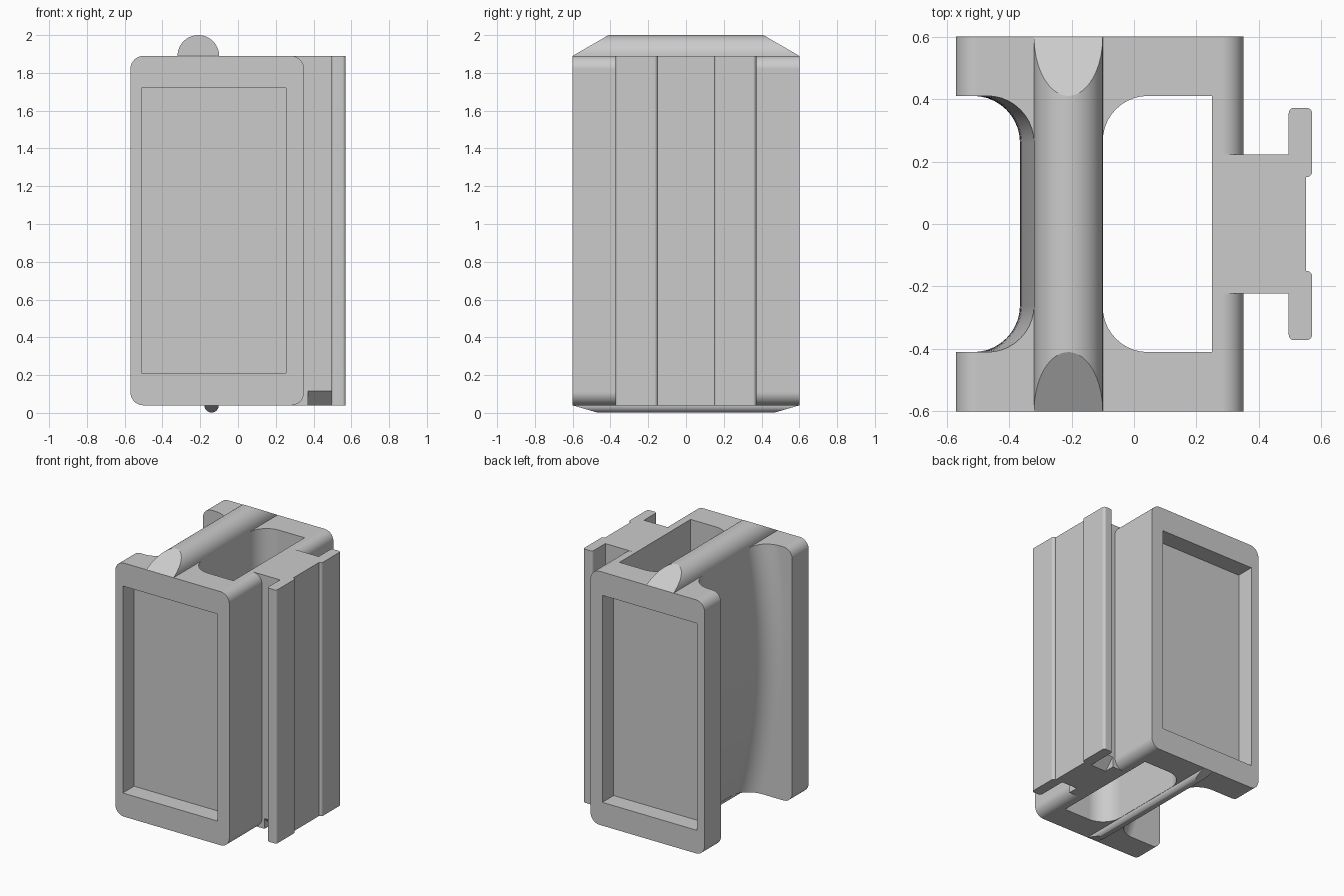
import bpy, bmesh
from math import sin, cos, pi, radians, sqrt
from mathutils import Vector

cube = bpy.data.objects.get("Cube")
if cube:
    bpy.data.objects.remove(cube, do_unlink=True)

grey = bpy.data.materials.new("light grey")
grey.use_nodes = True
COLOUR = (0.6, 0.6, 0.6, 1)
grey.diffuse_color = COLOUR
grey.node_tree.nodes["Principled BSDF"].inputs["Base Color"].default_value = COLOUR

BOTTOM, TOP = 0.04, 1.89
FLANGE = 0.41      # inner face of the end flanges
END = 0.6          # outer face of the end flanges


def rounded(corners, steps=10):
    """Round each (x, y, radius) corner of a polygon with a tangent arc."""
    out = []
    for i, (x, y, r) in enumerate(corners):
        p = Vector((x, y))
        if r == 0:
            out.append(p)
            continue
        a = (Vector(corners[i - 1][:2]) - p).normalized()
        b = (Vector(corners[(i + 1) % len(corners)][:2]) - p).normalized()
        centre = p + (a + b) * r
        for k in range(steps + 1):
            t = k / steps * pi / 2
            out.append(centre - b * r * cos(t) - a * r * sin(t))
    return out


def box_outline(x0, x1, y0, y1, left_r=0, right_r=0):
    return rounded([(x0, y0, left_r), (x1, y0, right_r),
                    (x1, y1, right_r), (x0, y1, left_r)])


def loft(name, rings):
    """Skin equal-length rings of 3D points and cap both ends."""
    bm = bmesh.new()
    loops = [[bm.verts.new(p) for p in ring] for ring in rings]
    for low, high in zip(loops, loops[1:]):
        for i in range(len(low)):
            bm.faces.new((low[i - 1], low[i], high[i], high[i - 1]))
    bm.faces.new(loops[0])
    bm.faces.new(loops[-1])
    bmesh.ops.recalc_face_normals(bm, faces=bm.faces)
    mesh = bpy.data.meshes.new(name)
    bm.to_mesh(mesh)
    bm.free()
    mesh.materials.append(grey)
    obj = bpy.data.objects.new(name, mesh)
    bpy.context.collection.objects.link(obj)
    return obj


def prism_z(name, outline, z0, z1):
    return loft(name, [[(x, y, z) for x, y in outline] for z in (z0, z1)])


def prism_y(name, outline, y0, y1):
    return loft(name, [[(x, y, z) for x, z in outline] for y in (y0, y1)])


def select(obj):
    bpy.ops.object.select_all(action='DESELECT')
    obj.select_set(True)
    bpy.context.view_layer.objects.active = obj


def cut(target, cutter):
    cutter.hide_render = True
    mod = target.modifiers.new("cut", 'BOOLEAN')
    mod.operation = 'DIFFERENCE'
    mod.solver = 'EXACT'
    mod.object = cutter
    select(target)
    bpy.ops.object.modifier_apply(modifier=mod.name)
    bpy.data.objects.remove(cutter, do_unlink=True)


def finish(obj):
    select(obj)
    bpy.ops.object.shade_smooth_by_angle(angle=radians(30))
    mod = obj.modifiers.new("even shading", 'WEIGHTED_NORMAL')
    mod.keep_sharp = True


# Body: rounded block with a shallow panel recess at each end
body = prism_y("body", box_outline(-0.57, 0.35, BOTTOM, TOP, 0.07, 0.07), -END, END)
for side in (-1, 1):
    cut(body, prism_y("panel_cutter", box_outline(-0.51, 0.255, 0.21, 1.72),
                      side * (END - 0.13), side * (END + 0.1)))

# Finger opening, right through from top to bottom
cut(body, prism_z("opening_cutter", box_outline(-0.1, 0.25, -FLANGE, FLANGE, 0.145, 0),
                  -0.1, 2.1))

# Palm side, hollowed between the flanges and bulging gently along its height
ARC_Z, ARC_R, CREST = 1.28, 4.15, -0.365
rings = []
for k in range(33):
    z = -0.06 + 2.1 * k / 32
    edge = CREST + ARC_R - sqrt(ARC_R ** 2 - (z - ARC_Z) ** 2)
    rings.append([(x + edge, y, z) for x, y in
                  box_outline(-1, 0, -FLANGE, FLANGE, 0, 0.15)])
cut(body, loft("palm_cutter", rings))
finish(body)


# Half-round ridges with sloping ends, above and below
def ridge(name, x, z, radius, direction, short):
    ends = []
    for side in (-1, 1):
        ring = []
        for k in range(33):
            a = pi * k / 32
            y = END - (END - short) * sin(a)
            ring.append((x + radius * cos(a), side * y, z + direction * radius * sin(a)))
        ends.append(ring)
    finish(loft(name, ends))


ridge("top_ridge", -0.21, TOP, 0.11, 1, 0.41)
ridge("bottom_ridge", -0.14, BOTTOM, 0.038, -1, 0.47)

# Mounting rail: a web carrying a wide plate with a shallow central channel
half = [(0.28, 0.223, 0), (0.495, 0.223, 0), (0.495, 0.372, 0.018),
        (0.57, 0.372, 0.018), (0.57, 0.15, 0.018), (0.55, 0.15, 0)]
outline = half + [(x, -y, r) for x, y, r in reversed(half)]
rail = prism_z("mounting_rail", rounded(outline, 6), BOTTOM, TOP)

# Sloping reliefs at the foot of the web
for side in (-1, 1):
    wedge = [(0.3, -0.04), (0.3, 0.192), (0.143, 0.035), (0.143, -0.04)]
    cut(rail, loft("relief_cutter", [[(x, side * y, z) for y, z in wedge]
                                     for x in (0.37, 0.495)]))
finish(rail)
